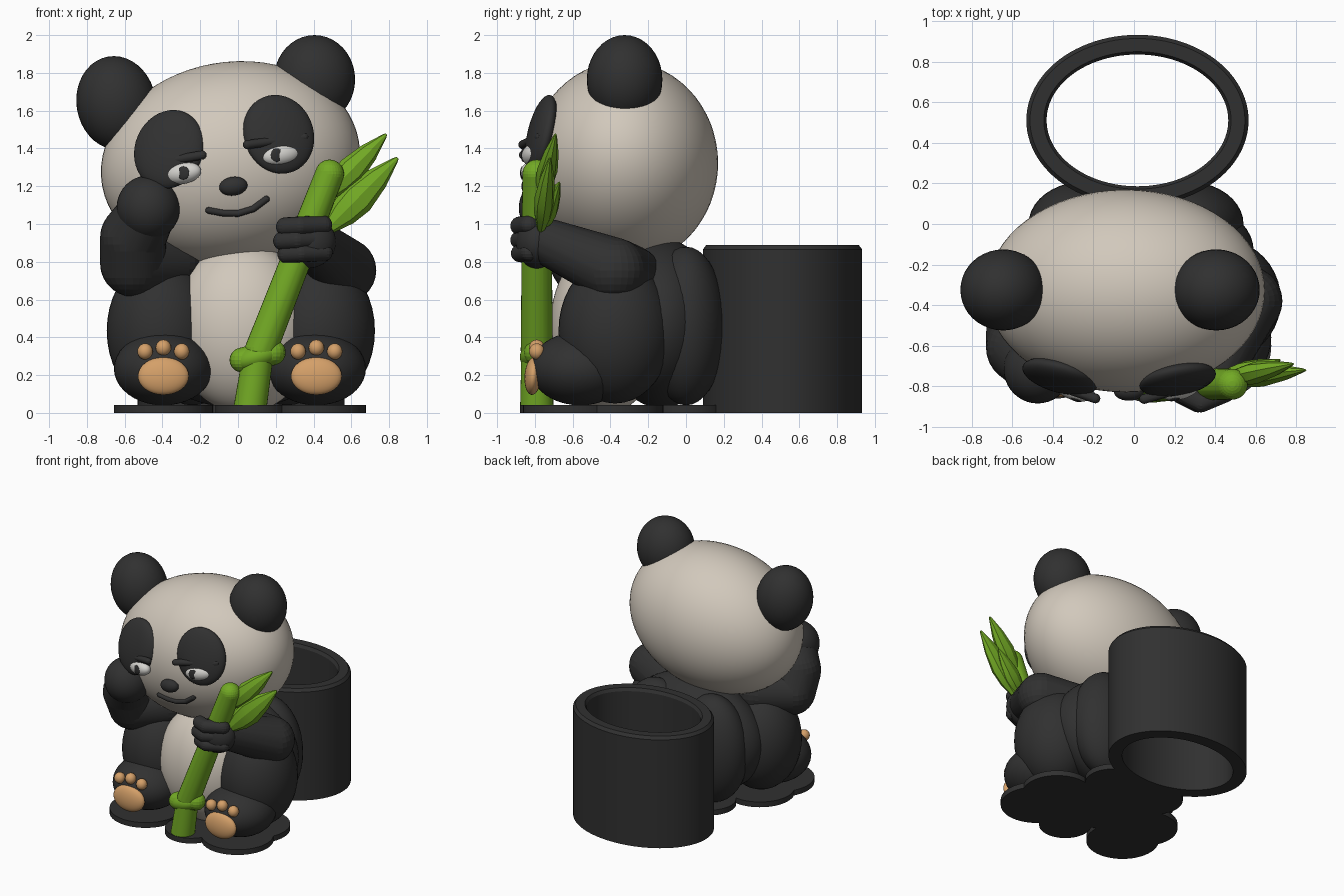
import bpy, bmesh, math
from mathutils import Vector, Matrix, Euler

if "Cube" in bpy.data.objects:
    bpy.data.objects.remove(bpy.data.objects["Cube"], do_unlink=True)


def material(name, rgb):
    m = bpy.data.materials.new(name)
    m.use_nodes = True
    m.diffuse_color = (*rgb, 1)
    bsdf = next(n for n in m.node_tree.nodes if n.type == 'BSDF_PRINCIPLED')
    bsdf.inputs["Base Color"].default_value = (*rgb, 1)
    return m


BLACK = material("charcoal black", (0.03, 0.03, 0.03))
CREAM = material("warm cream", (0.64, 0.58, 0.50))
WHITE = material("eye white", (0.66, 0.65, 0.62))
GREEN = material("bamboo green", (0.17, 0.40, 0.018))
TAN = material("paw tan", (0.66, 0.35, 0.14))


def finish(name, bm, mat, angle=40):
    bmesh.ops.recalc_face_normals(bm, faces=bm.faces[:])
    mesh = bpy.data.meshes.new(name)
    bm.to_mesh(mesh)
    bm.free()
    ob = bpy.data.objects.new(name, mesh)
    bpy.context.collection.objects.link(ob)
    mesh.materials.append(mat)
    bpy.ops.object.select_all(action='DESELECT')
    ob.select_set(True)
    bpy.context.view_layer.objects.active = ob
    bpy.ops.object.shade_smooth_by_angle(angle=math.radians(angle))
    return ob


def ellipsoid(name, loc, radii, mat, rot=(0, 0, 0), seg=40):
    """Ellipsoid with rotation in degrees."""
    bm = bmesh.new()
    turn = Euler([math.radians(a) for a in rot])
    bmesh.ops.create_uvsphere(bm, u_segments=seg, v_segments=seg // 2, radius=1,
                              matrix=Matrix.LocRotScale(Vector(loc), turn, Vector(radii)))
    return finish(name, bm, mat)


def limb(name, points, mat, seg=28):
    """Chain of round-ended tapered segments; each point is (x, y, z, radius)."""
    bm = bmesh.new()
    for a, b in zip(points, points[1:]):
        part = bmesh.new()
        for p in (a, b):
            bmesh.ops.create_uvsphere(part, u_segments=seg, v_segments=seg // 2, radius=p[3],
                                      matrix=Matrix.Translation(p[:3]))
        hull = bmesh.ops.convex_hull(part, input=part.verts[:])
        inside = [v for v in hull["geom_interior"] if isinstance(v, bmesh.types.BMVert)]
        bmesh.ops.delete(part, geom=inside, context='VERTS')
        mesh = bpy.data.meshes.new("segment")
        part.to_mesh(mesh)
        part.free()
        bm.from_mesh(mesh)
        bpy.data.meshes.remove(mesh)
    return finish(name, bm, mat)


def rings(name, profile, mat, loc, scale=(1, 1), seg=64, closed=False, matrix=None, angle=40):
    """Lathe of (radius, height) pairs around z, with an oval plan."""
    bm = bmesh.new()
    loops = []
    for r, h in profile:
        rx, ry = r if isinstance(r, tuple) else (r * scale[0], r * scale[1])
        loops.append([bm.verts.new((rx * math.cos(t), ry * math.sin(t), h))
                      for t in (math.tau * i / seg for i in range(seg))])
    pairs = list(zip(loops, loops[1:])) + ([(loops[-1], loops[0])] if closed else [])
    for a, b in pairs:
        for i in range(seg):
            j = (i + 1) % seg
            bm.faces.new((a[i], a[j], b[j], b[i]))
    if not closed:
        bm.faces.new(loops[0])
        bm.faces.new(loops[-1])
    bm.transform(Matrix.Translation(loc) @ (matrix or Matrix()))
    return finish(name, bm, mat, angle)


# Head, rolled to one side
HEAD, HR, ROLL = Vector((-0.04, -0.33, 1.322)), Vector((0.69, 0.5, 0.535)), 10
ellipsoid("head", HEAD, HR, CREAM, (0, -ROLL, 0), 64)
ellipsoid("left_ear", (0.405, -0.325, 1.765), (0.215, 0.2, 0.235), BLACK, (0, 0, 0))
ellipsoid("right_ear", (-0.645, -0.325, 1.64), (0.21, 0.2, 0.25), BLACK, (0, -10, 0))


def face_y(x, z):
    """Front surface of the head."""
    c, s = math.cos(math.radians(ROLL)), math.sin(math.radians(ROLL))
    dx, dz = x - HEAD.x, z - HEAD.z
    u, w = (dx * c + dz * s) / HR.x, (dz * c - dx * s) / HR.z
    return HEAD.y - HR.y * math.sqrt(max(0, 1 - u * u - w * w))


# Eye patches, eyes, pupils and heavy lids
for side, patch, tilt, yaw, eye, pupil, lid in (
        ("left", (0.215, 1.475), -12, 14, (0.225, 1.365), (0.205, 1.365), ((0.05, 1.42), (0.35, 1.46))),
        ("right", (-0.365, 1.395), 12, -19, (-0.295, 1.27), (-0.29, 1.27), ((-0.47, 1.315), (-0.19, 1.365)))):
    x, z = patch
    ellipsoid(side + "_eye_patch", (x, face_y(x, z) + 0.01, z), (0.19, 0.065, 0.215), BLACK, (-14, tilt, yaw))
    x, z = eye
    y = face_y(x, z) - 0.02
    ellipsoid(side + "_eye", (x, y, z), (0.105, 0.055, 0.058), WHITE, (0, -8, yaw))
    x, z = pupil
    ellipsoid(side + "_pupil", (x, y - 0.052, z), (0.033, 0.009, 0.036), BLACK, (0, 0, yaw), 20)
    limb(side + "_eyelid", [(x, face_y(x, z) - 0.045, z, 0.024) for x, z in lid], BLACK, 16)

# Nose and smile
ellipsoid("nose", (-0.025, face_y(-0.025, 1.2) - 0.01, 1.2), (0.075, 0.045, 0.05), BLACK, (0, -8, 0), 28)
smile = [(-0.155, 1.072), (-0.08, 1.058), (0, 1.056), (0.08, 1.08), (0.15, 1.132)]
limb("mouth", [(x, face_y(x, z) - 0.005, z, 0.018) for x, z in smile], BLACK, 12)

# Torso and belly
ellipsoid("torso", (0.01, -0.13, 0.475), (0.58, 0.31, 0.45), BLACK, seg=56)
ellipsoid("belly", (0.03, -0.42, 0.45), (0.38, 0.3, 0.45), CREAM, seg=56)

# Hips, thighs and feet with paw pads
for side, s in (("left", 1), ("right", -1)):
    ellipsoid(side + "_hip", (0.01 + s * 0.25, 0, 0.46), (0.28, 0.21, 0.42), BLACK)
    ellipsoid(side + "_thigh", (0.015 + s * 0.42, -0.375, 0.435), (0.29, 0.3, 0.385), BLACK)
    fx = 0.01 + s * 0.405
    ellipsoid(side + "_foot", (fx, -0.56, 0.235), (0.262, 0.265, 0.195), BLACK)
    ellipsoid(side + "_paw_pad", (fx, -0.81, 0.195), (0.135, 0.045, 0.1), TAN, (-4, 0, 0), 32)
    for i in (-1, 0, 1):
        ellipsoid(f"{side}_toe_pad_{i + 2}", (fx + i * 0.097, -0.79, 0.345 - abs(i) * 0.02),
                  (0.041, 0.041, 0.043), TAN, seg=20)
    # Flat standing discs
    for part, y, r, w in (("foot", -0.6, 0.262, fx), ("thigh", -0.37, 0.25, fx), ("hip", 0, 0.2, s * 0.2)):
        rings(f"{side}_{part}_base", [(r, 0), (r, 0.042)], BLACK, (w, y, 0))
rings("torso_base", [(0.36, 0), (0.36, 0.042)], BLACK, (0, -0.25, 0))
rings("bamboo_base", [(0.19, 0), (0.19, 0.042)], BLACK, (0.07, -0.69, 0))

# Raised right arm with its paw at the cheek
limb("right_arm", [(-0.36, -0.38, 0.8, 0.17), (-0.555, -0.54, 0.79, 0.175),
                   (-0.555, -0.61, 0.93, 0.175), (-0.48, -0.7, 1.06, 0.15)], BLACK)
ellipsoid("right_paw", (-0.475, -0.715, 1.085), (0.168, 0.17, 0.172), BLACK)

# Left arm reaching forward to grip the bamboo
limb("left_arm", [(0.36, -0.3, 0.72, 0.17), (0.56, -0.38, 0.755, 0.172), (0.41, -0.72, 0.9, 0.125)], BLACK)
ellipsoid("left_paw", (0.37, -0.79, 0.9), (0.15, 0.11, 0.135), BLACK, (0, -10, 0))
for i, (x, z, r) in enumerate(((0.25, 0.985, 0.05), (0.235, 0.91, 0.05), (0.255, 0.84, 0.047))):
    limb(f"left_finger_{i + 1}", [(x, -0.84, z, r), (x + 0.08, -0.88, z + 0.005, r),
                                  (x + 0.2, -0.83, z + 0.01, r)], BLACK, 18)

# Bamboo stalk with a swollen joint
limb("bamboo_upper", [(0.12, -0.79, 0.33, 0.085), (0.485, -0.79, 1.265, 0.076)], GREEN)
rings("bamboo_lower", [(0.088, 0.035), (0.082, 0.3)], GREEN, (0.06, -0.79, 0), seg=32,
      matrix=Matrix.Shear('XY', 4, (0.15, 0)))
ellipsoid("bamboo_joint", (0.1, -0.785, 0.295), (0.13, 0.095, 0.07), GREEN, (0, -18, 0), 32)
limb("joint_buds", [(0.02, -0.79, 0.28, 0.065), (0.185, -0.79, 0.32, 0.068)], GREEN, 20)


def leaf(name, base, tip, width, thick):
    """Pointed leaf with a raised central ridge."""
    base, tip = Vector(base), Vector(tip)
    axis = tip - base
    side = axis.cross(Vector((0, 1, 0))).normalized()
    frame = Matrix((side, axis.cross(side).normalized(), axis.normalized())).transposed().to_4x4()
    shape = ((0.3, 0), (0.85, 0.25), (1, 0.45), (0.7, 0.72), (0.18, 0.97), (0.08, 1))
    rings(name, [((width * w, thick * w), axis.length * t) for w, t in shape],
          GREEN, base, seg=8, matrix=frame, angle=25)


leaf("upper_leaf", (0.45, -0.77, 1.13), (0.785, -0.69, 1.475), 0.075, 0.055)
leaf("lower_leaf", (0.46, -0.77, 0.96), (0.845, -0.72, 1.35), 0.09, 0.055)
leaf("small_leaf", (0.42, -0.76, 0.98), (0.72, -0.67, 1.22), 0.075, 0.045)

# Open oval cup behind the back
outer, inner = (0.548, 0.422), (0.448, 0.325)
rim_out, rim_in = (0.53, 0.404), (0.462, 0.339)
rings("cup", [(outer, 0), (outer, 0.865), (rim_out, 0.888), (rim_in, 0.888), (inner, 0.865), (inner, 0)],
      BLACK, (0.017, 0.511, 0), seg=96, closed=True, angle=30)
